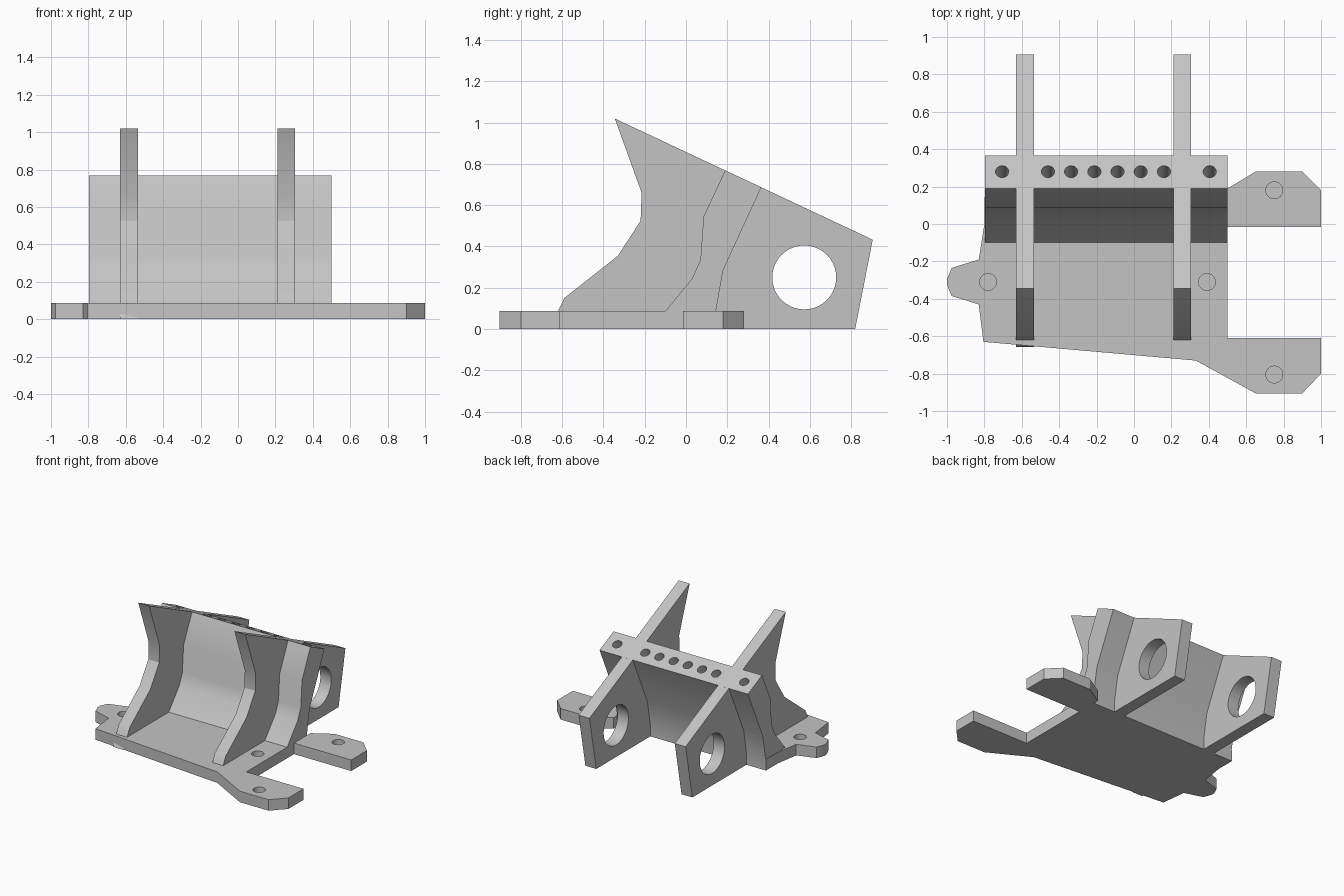
import bpy, bmesh, math
from mathutils import Matrix, Vector

cube = bpy.data.objects.get("Cube")
if cube:
    bpy.data.objects.remove(cube, do_unlink=True)

GREY = (0.55, 0.55, 0.55, 1)
grey = bpy.data.materials.new("plain grey")
grey.use_nodes = True
grey.diffuse_color = GREY
grey.node_tree.nodes["Principled BSDF"].inputs["Base Color"].default_value = GREY


def add_object(name, bm):
    bmesh.ops.recalc_face_normals(bm, faces=bm.faces)
    mesh = bpy.data.meshes.new(name)
    bm.to_mesh(mesh)
    bm.free()
    obj = bpy.data.objects.new(name, mesh)
    bpy.context.collection.objects.link(obj)
    mesh.materials.append(grey)
    return obj


def extrude(name, points, offset):
    """Solid from a flat outline moved along an offset."""
    bm = bmesh.new()
    face = bm.faces.new([bm.verts.new(p) for p in points])
    moved = bmesh.ops.extrude_face_region(bm, geom=[face])["geom"]
    bmesh.ops.translate(bm, vec=offset, verts=[v for v in moved if isinstance(v, bmesh.types.BMVert)])
    return add_object(name, bm)


def side_part(name, profile, x0, x1):
    return extrude(name, [(x0, y, z) for y, z in profile], (x1 - x0, 0, 0))


def drill(obj, centres, axis, radius, depth):
    """Cut round holes centred on the given points."""
    bm = bmesh.new()
    turn = Vector(axis).to_track_quat("Z", "Y").to_matrix().to_4x4()
    for c in centres:
        bmesh.ops.create_cone(bm, cap_ends=True, segments=40, radius1=radius, radius2=radius,
                              depth=2 * depth, matrix=Matrix.Translation(c) @ turn)
    cutter = add_object("hole_cutter", bm)
    cutter.hide_render = True
    mod = obj.modifiers.new("holes", "BOOLEAN")
    mod.operation, mod.solver, mod.object = "DIFFERENCE", "EXACT", cutter
    select(obj)
    bpy.ops.object.modifier_apply(modifier=mod.name)
    bpy.data.objects.remove(cutter, do_unlink=True)


def select(obj):
    bpy.ops.object.select_all(action="DESELECT")
    obj.select_set(True)
    bpy.context.view_layer.objects.active = obj


# Base plate with mounting arms, a side tab and blind screw holes
THICK = 0.087
outline = [(-0.8, 0.145), (-0.8, 0), (-0.83, -0.19), (-0.975, -0.235), (-1, -0.295),
           (-1, -0.325), (-0.975, -0.385), (-0.83, -0.43), (-0.805, -0.63),
           (0.33, -0.73), (0.65, -0.905), (0.9, -0.905), (1, -0.8), (1, -0.61),
           (0.5, -0.61), (0.5, -0.015), (1, -0.015), (1, 0.18), (0.9, 0.28),
           (0.65, 0.28), (0.5, 0.19), (0.5, 0.145)]
plate = extrude("base_plate", [(x, y, 0) for x, y in outline], (0, 0, THICK))
drill(plate, [(x, y, THICK) for x, y in
              [(0.75, 0.18), (0.75, -0.805), (0.39, -0.31), (-0.78, -0.31)]],
      (0, 0, 1), 0.045, 0.06)

# Leaning cross wall with a row of holes along its sloping top
wall = side_part("cross_wall",
                 [(0.19, 0.769), (0.085, 0.545), (0.07, 0.335), (0.03, 0.245), (-0.1, THICK),
                  (-0.1, 0), (0.145, 0), (0.145, THICK), (0.18, 0.285), (0.365, 0.687)],
                 -0.797, 0.5)
row = [-0.705, 0.405] + [-0.46 + i * 0.124 for i in range(6)]
drill(wall, [(x, 0.28, 0.727) for x in row], (0, 0.425, 0.905), 0.035, 0.3)

# Two tall ribs, each with a large round opening
rib_profile = [(-0.345, 1.02), (-0.215, 0.66), (-0.22, 0.525), (-0.33, 0.355), (-0.59, 0.15),
               (-0.62, THICK), (-0.658, 0), (0.82, 0), (0.905, 0.433)]
ribs = []
for name, x in (("right_rib", -0.63), ("left_rib", 0.21)):
    rib = side_part(name, rib_profile, x, x + 0.095)
    drill(rib, [(x + 0.05, 0.573, 0.25)], (1, 0, 0), 0.155, 0.2)
    ribs.append(rib)

for obj in [plate, wall] + ribs:
    select(obj)
    bpy.ops.object.shade_smooth_by_angle(angle=math.radians(30))
